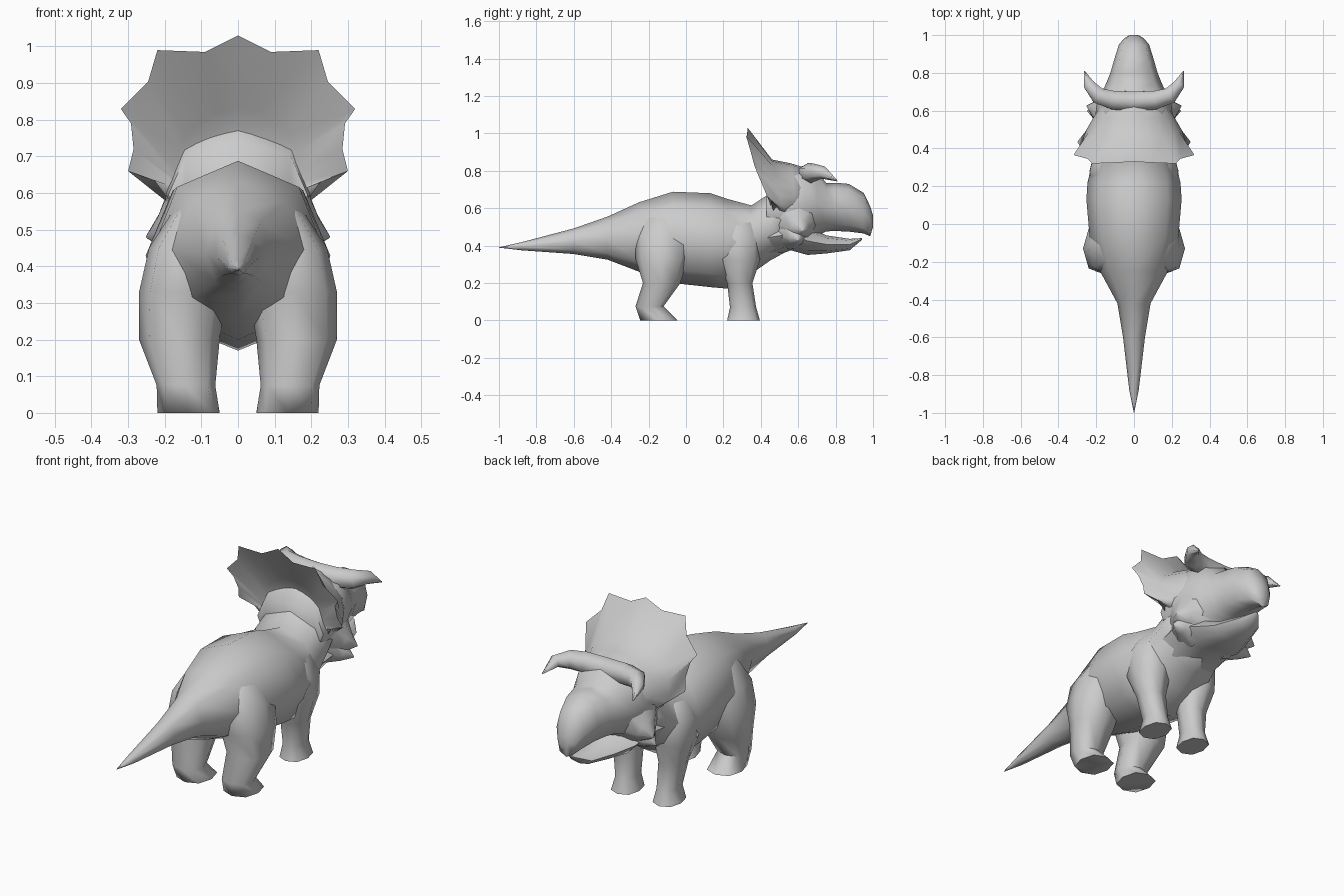
import bpy, bmesh, math
from mathutils import Vector

if "Cube" in bpy.data.objects:
    bpy.data.objects.remove(bpy.data.objects["Cube"])

hide = bpy.data.materials.new("grey hide")
hide.diffuse_color = (0.6, 0.6, 0.6, 1)
hide.use_nodes = True
hide.node_tree.nodes["Principled BSDF"].inputs["Base Color"].default_value = hide.diffuse_color


def loft(name, rings):
    """Skin a list of equal-length closed rings and cap both ends."""
    bm = bmesh.new()
    rows = [[bm.verts.new(p) for p in r] for r in rings]
    n = len(rows[0])
    for a, b in zip(rows, rows[1:]):
        for i in range(n):
            j = (i + 1) % n
            bm.faces.new((a[i], a[j], b[j], b[i]))
    bm.faces.new(rows[0])
    bm.faces.new(rows[-1])
    bmesh.ops.remove_doubles(bm, verts=bm.verts, dist=0.0005)
    bmesh.ops.recalc_face_normals(bm, faces=bm.faces)
    me = bpy.data.meshes.new(name)
    bm.to_mesh(me)
    bm.free()
    ob = bpy.data.objects.new(name, me)
    bpy.context.collection.objects.link(ob)
    me.materials.append(hide)
    bpy.ops.object.select_all(action='DESELECT')
    ob.select_set(True)
    bpy.context.view_layer.objects.active = ob
    bpy.ops.object.shade_smooth_by_angle(angle=math.radians(70))
    return ob


def oval(c, u, v, n=8, box=1.0):
    """Closed ring; box above 1 pushes the diagonal points outward."""
    c, u, v = Vector(c), Vector(u), Vector(v)
    ring = []
    for i in range(n):
        a = 2 * math.pi * i / n
        k = box if i % 2 else 1.0
        ring.append(c + (u * math.sin(a) + v * math.cos(a)) * k)
    return ring


def lengthwise(name, rows, box=1.0):
    """Rows of (y, z bottom, z top, half width)."""
    return loft(name, [oval((0, y, (b + t) / 2), (w, 0, 0), (0, 0, (t - b) / 2), 8, box)
                       for y, b, t, w in rows])


def leg(name, rows, side):
    """Rows of (z, x inner, x outer, y back, y front)."""
    return loft(name, [oval((side * (a + b) / 2, (c + d) / 2, z),
                            ((b - a) / 2, 0, 0), (0, (d - c) / 2, 0), 8, 1.06)
                       for z, a, b, c, d in rows])


def horn(name, path, side, n=6):
    """Tapered tube along points of (x, y, z, radius)."""
    pts = [Vector((side * p[0], p[1], p[2])) for p in path]
    rings = []
    for i, p in enumerate(pts):
        d = (pts[min(i + 1, len(pts) - 1)] - pts[max(i - 1, 0)]).normalized()
        u = d.cross(Vector((0, 0, 1))).normalized()
        r = path[i][3]
        rings.append(oval(p, u * r, u.cross(d) * r, n))
    return loft(name, rings)


# trunk, tail and neck
lengthwise("body", [
    (-1.0, .389, .391, .001), (-.88, .375, .418, .025), (-.6, .355, .492, .058),
    (-.42, .325, .555, .088), (-.25, .26, .632, .18), (-.07, .2, .688, .235),
    (.13, .178, .68, .252), (.22, .17, .65, .246), (.35, .25, .615, .215),
    (.45, .32, .68, .20), (.55, .375, .76, .18)])

# skull with the hooked upper beak
lengthwise("skull", [
    (.43, .45, .74, .19), (.54, .40, .82, .21), (.63, .425, .825, .198),
    (.70, .45, .80, .168), (.75, .476, .735, .145), (.80, .478, .736, .125),
    (.87, .475, .73, .105), (.95, .465, .682, .08), (.985, .45, .61, .05),
    (1.0, .50, .56, .022)], 1.06)

# lower jaw
lengthwise("lower_jaw", [
    (.42, .32, .56, .18), (.56, .375, .55, .19), (.65, .35, .50, .165),
    (.75, .358, .455, .115), (.875, .375, .436, .07), (.94, .43, .44, .012)])

# frill: one half of the scalloped rim, mirrored
half = [(.09, .325, .985), (.22, .32, .99), (.245, .345, .905), (.32, .365, .83),
        (.292, .38, .79), (.285, .41, .72), (.30, .435, .66), (.24, .45, .65),
        (.18, .47, .57)]
rim = ([(0, .33, 1.03)] + half + [(0, .50, .52)]
       + [(-x, y, z) for x, y, z in reversed(half)])


def arc_ring(y_top, y_low, a, b_top, b_low, zc=.66):
    """Smooth ring matching the rim count, leaning from y_top to y_low."""
    ring = []
    for i in range(len(rim)):
        t = 2 * math.pi * i / len(rim)
        c = math.cos(t)
        ring.append((a * math.sin(t), y_top + (y_low - y_top) * (1 - c) / 2,
                     zc + c * (b_top if c > 0 else b_low)))
    return ring


loft("frill", [arc_ring(.49, .50, .10, .08, .05), arc_ring(.435, .47, .17, .17, .10),
               rim, arc_ring(.46, .54, .252, .20, .13),
               arc_ring(.56, .60, .205, .18, .13), arc_ring(.66, .66, .15, .15, .10)])

# upper rows tuck into the trunk as hips and shoulders
hind = [(0, .05, .22, -.245, -.045), (.075, .062, .222, -.27, -.12),
        (.2, .05, .27, -.23, -.03), (.33, .03, .27, -.27, .01),
        (.45, .03, .243, -.27, .03), (.54, .04, .185, -.23, .0),
        (.60, .05, .12, -.17, -.05)]
fore = [(0, .052, .188, .22, .395), (.07, .068, .17, .235, .375),
        (.2, .06, .2, .22, .355), (.32, .05, .235, .17, .395),
        (.44, .06, .235, .15, .40), (.52, .08, .19, .17, .37),
        (.57, .1, .14, .22, .32)]
brow = [(0, .65, .78, .06), (.11, .655, .785, .057), (.19, .68, .79, .05),
        (.237, .735, .79, .034), (.262, .81, .745, .002)]
cheek = [((.13, .59, .52, .13), (.20, .61, .49, .055), (.25, .625, .48, .003)),
         ((.13, .57, .47, .10), (.20, .59, .44, .04), (.247, .60, .43, .003))]

# paired parts
for side, label in ((1, "right"), (-1, "left")):
    leg("hind_leg_" + label, hind, side)
    leg("front_leg_" + label, fore, side)
    horn("brow_horn_" + label, brow, side)
    for i, c in enumerate(cheek):
        horn(f"cheek_spike_{label}_{i + 1}", c, side, 8)
